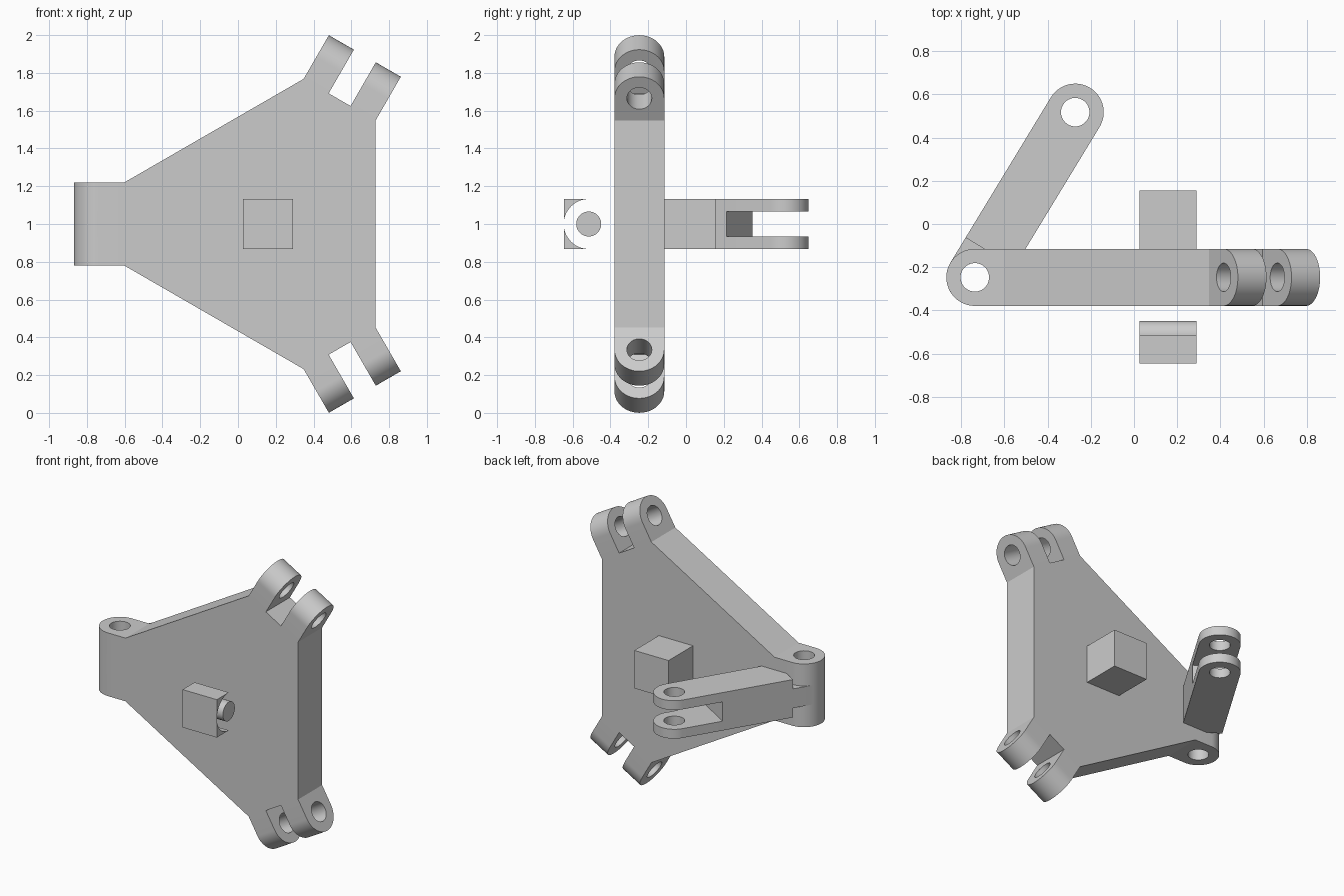
import bpy, bmesh
from math import sin, cos, pi, radians
from mathutils import Vector, Matrix

cube = bpy.data.objects.get("Cube")
if cube:
    bpy.data.objects.remove(cube, do_unlink=True)

mat = bpy.data.materials.new("plain grey")
mat.use_nodes = True
GREY = (0.6, 0.6, 0.6, 1)
mat.diffuse_color = GREY
mat.node_tree.nodes["Principled BSDF"].inputs["Base Color"].default_value = GREY

R = 0.132            # half thickness of every lug
HOLE = R / 2
HALF = 0.22          # half width of a plate arm
SLOT = 0.067         # half width of a fork slot
BASE, PIVOT = 0.76, 0.895   # arm root and pin distance from the plate centre
PLATE_Y = -0.247
CENTRE = Vector((0.158, PLATE_Y, 1))
UP = Vector((0, 0, 1))
parts = []


def arc(cx, r, start, end, n=32):
    return [(cx + r * cos(start + (end - start) * i / n),
             r * sin(start + (end - start) * i / n)) for i in range(n + 1)]


def frame(origin, x_axis, y_axis):
    m = Matrix((x_axis, y_axis, x_axis.cross(y_axis))).transposed().to_4x4()
    m.translation = origin
    return m


def slab(name, loops, depth, matrix, offset=0):
    """Extrude a flat profile, with inner loops as holes, along local z."""
    curve = bpy.data.curves.new(name, "CURVE")
    curve.dimensions = "2D"
    curve.fill_mode = "BOTH"
    curve.extrude = depth / 2
    for loop in loops:
        spline = curve.splines.new("POLY")
        spline.points.add(len(loop) - 1)
        for point, (x, y) in zip(spline.points, loop):
            point.co = (x, y, 0, 1)
        spline.use_cyclic_u = True
    helper = bpy.data.objects.new(name + " helper", curve)
    bpy.context.collection.objects.link(helper)
    graph = bpy.context.evaluated_depsgraph_get()
    mesh = bpy.data.meshes.new_from_object(helper.evaluated_get(graph))
    bpy.data.objects.remove(helper, do_unlink=True)
    bpy.data.curves.remove(curve)

    bm = bmesh.new()
    bm.from_mesh(mesh)
    bmesh.ops.remove_doubles(bm, verts=bm.verts, dist=1e-5)
    bmesh.ops.transform(bm, matrix=matrix @ Matrix.Translation((0, 0, offset)), verts=bm.verts)
    bmesh.ops.recalc_face_normals(bm, faces=bm.faces)
    bm.to_mesh(mesh)
    bm.free()
    mesh.materials.clear()
    mesh.materials.append(mat)
    obj = bpy.data.objects.new(name, mesh)
    bpy.context.collection.objects.link(obj)
    parts.append(obj)


def rect(x0, x1, y0, y1):
    return [(x0, y0), (x1, y0), (x1, y1), (x0, y1)]


def lug(root, pin):
    """Bar from root to a rounded end with a pin hole."""
    side = 1 if pin > root else -1
    rounded = [(pin + side * (x - pin), y) for x, y in arc(pin, R, -pi / 2, pi / 2)]
    return [[(root, -R)] + rounded + [(root, R)], arc(pin, HOLE, 0, 2 * pi, 48)[:-1]]


# Triangular plate with clipped corners
outline = []
for angle in (60, 180, 300):
    a = radians(angle)
    for w in (-HALF, HALF):
        outline.append((BASE * cos(a) - w * sin(a), BASE * sin(a) + w * cos(a)))
slab("plate", [outline], 2 * R, frame(CENTRE, Vector((1, 0, 0)), UP))

# Forked corner lugs on the right and a solid hinge lug on the other side
TINE = HALF - SLOT
for name, angle in (("upper_fork", 60), ("lower_fork", -60)):
    a = radians(angle)
    m = frame(CENTRE, Vector((cos(a), 0, sin(a))), Vector((0, 1, 0)))
    for label, side in (("inner", -1), ("outer", 1)):
        slab(f"{name}_{label}_tine", lug(BASE, PIVOT), TINE, m, side * (SLOT + TINE / 2))
slab("hinge_lug", lug(BASE, PIVOT), 2 * HALF,
     frame(CENTRE, Vector((-1, 0, 0)), Vector((0, 1, 0))))

# Swinging link: tongue, body and forked end
pin = CENTRE - Vector((PIVOT, 0, 0))
along = Vector((0.465, 0.765, 0)).normalized()
link = frame(pin, along, UP.cross(along))
BODY_START, BODY_END = 0.135, 0.62
slab("link_tongue", lug(BODY_START, 0), 2 * SLOT, link)
slab("link_body", [rect(BODY_START, BODY_END, -R, R)], 2 * R, link)
for label, side in (("lower", -1), ("upper", 1)):
    slab(f"link_{label}_tine", lug(BODY_END, PIVOT), R - SLOT, link, side * (R + SLOT) / 2)

# Square block on the back of the plate
across = frame(Vector((CENTRE.x, 0, 1)), Vector((0, 1, 0)), UP)
slab("back_block", [rect(PLATE_Y + R, 0.155, -R, R)], 2 * R, across)

# Loose front saddle with a hollowed inside, and its pin
saddle = frame(Vector((CENTRE.x, -0.515, 1)), Vector((0, 1, 0)), UP)
for label, s in (("upper", 1), ("lower", -1)):
    curve_side = [(x, s * y) for x, y in arc(0, R, pi / 2, pi)]
    slab(f"saddle_{label}", [curve_side + [(-R, s * R)]], 2 * R, saddle)
slab("saddle_pin", [arc(0, HOLE, 0, 2 * pi, 48)[:-1]], 2 * R, saddle)

# Smooth the round surfaces and keep the hard edges
bpy.ops.object.select_all(action="DESELECT")
for obj in parts:
    obj.select_set(True)
bpy.context.view_layer.objects.active = parts[0]
bpy.ops.object.shade_smooth_by_angle(angle=radians(30))
